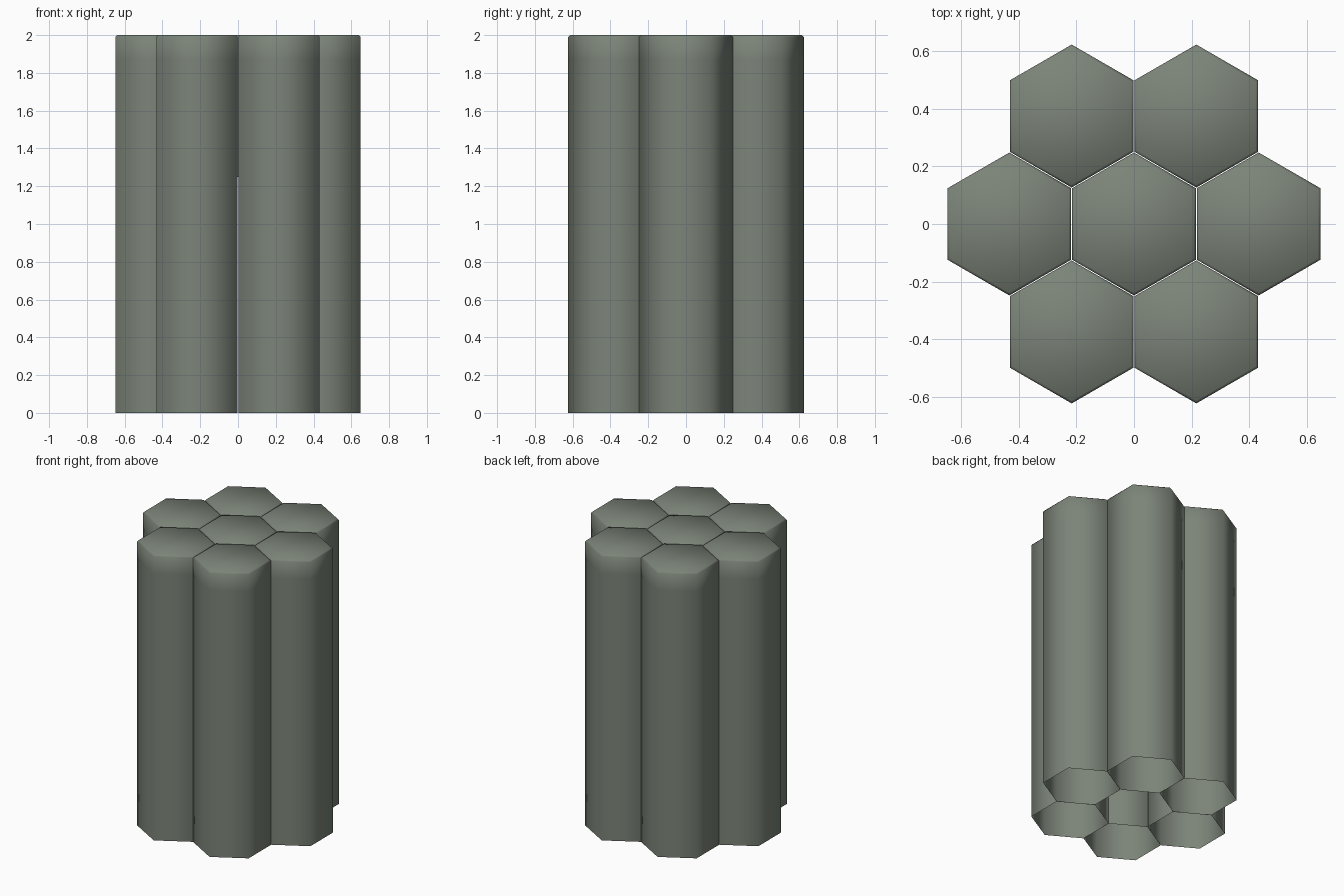
import bpy, bmesh, math

if "Cube" in bpy.data.objects:
    bpy.data.objects.remove(bpy.data.objects["Cube"])

R = 0.2485          # circumradius of one cell
PITCH = 0.4335      # distance between cell centres, leaves a hairline gap
H = 2.0
BEVEL = 0.01

stone = bpy.data.materials.new("grey_green_stone")
stone.diffuse_color = (0.2, 0.23, 0.19, 1)
stone.use_nodes = True
stone.node_tree.nodes["Principled BSDF"].inputs["Base Color"].default_value = stone.diffuse_color


def hex_column(name, cx, cy, bottom=0.0):
    # Rings: open bottom, support loop, wall top, bevelled rim; the last gets the cap
    bm = bmesh.new()
    rings = []
    for r, z in ((R, bottom), (R, H - 0.13), (R, H - BEVEL), (R - BEVEL, H)):
        rings.append([bm.verts.new((r * math.cos(math.radians(30 + 60 * i)),
                                    r * math.sin(math.radians(30 + 60 * i)), z))
                      for i in range(6)])
    for a, b in zip(rings, rings[1:]):
        for i in range(6):
            j = (i + 1) % 6
            bm.faces.new((a[i], a[j], b[j], b[i]))
    bm.faces.new(rings[-1])
    for f in bm.faces:
        f.smooth = True
    me = bpy.data.meshes.new(name)
    bm.to_mesh(me)
    bm.free()
    me.materials.append(stone)
    ob = bpy.data.objects.new(name, me)
    ob.location = (cx, cy, 0)
    bpy.context.collection.objects.link(ob)


# Short centre column, hanging open, and the ring of six full columns around it
hex_column("centre_column", 0, 0, 1.25)
for k in range(6):
    a = math.radians(60 * k)
    hex_column(f"outer_column_{k + 1}", PITCH * math.cos(a), PITCH * math.sin(a))
